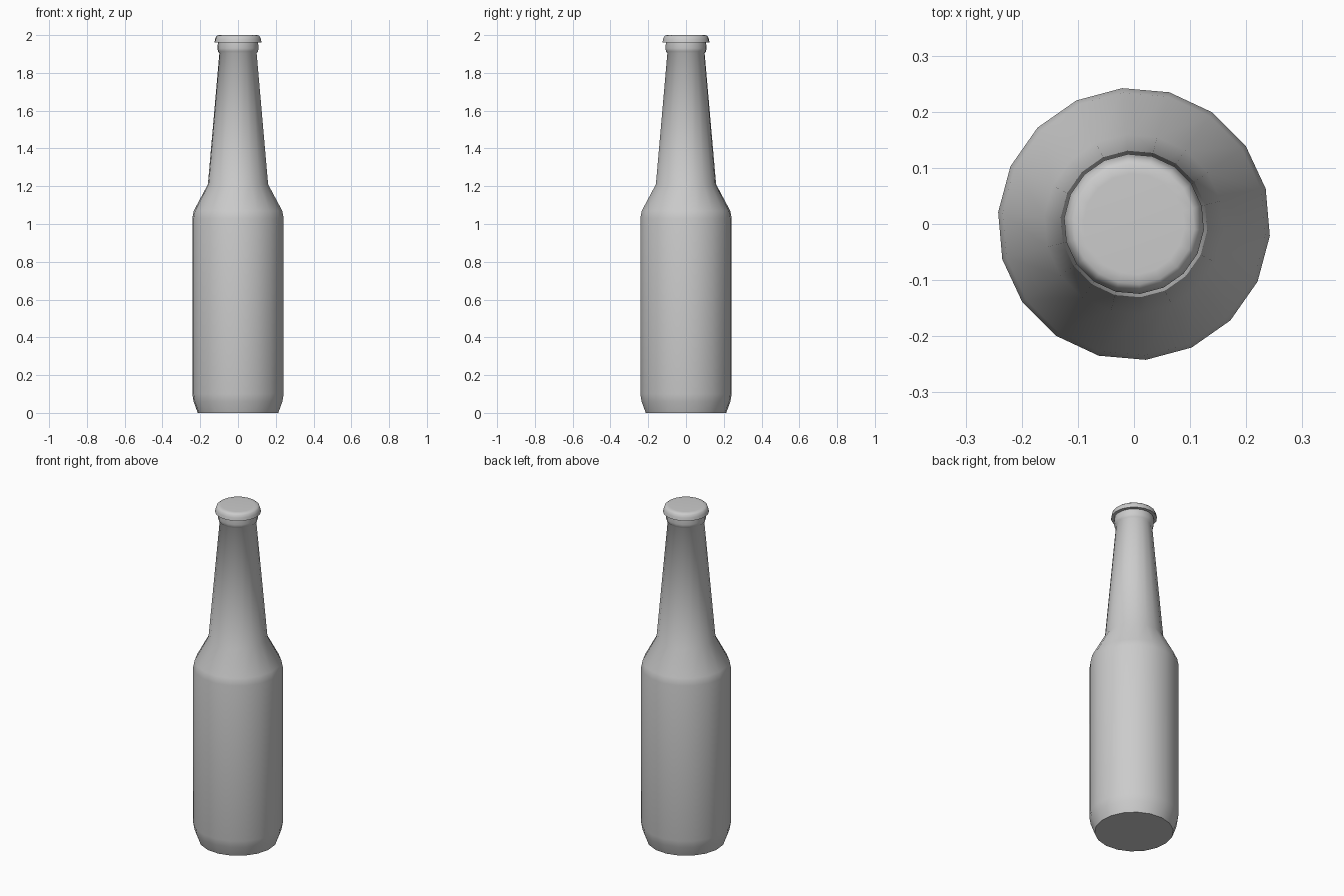
import bpy, bmesh, math

if "Cube" in bpy.data.objects:
    bpy.data.objects.remove(bpy.data.objects["Cube"])

SIDES = 18
PHASE = math.radians(-5)


def lathe(name, profile, smooth_angle):
    """Revolve (radius, height) points around z and cap both ends."""
    bm = bmesh.new()
    rings = []
    for r, z in profile:
        rings.append([bm.verts.new((r * math.cos(PHASE + math.tau * i / SIDES),
                                    r * math.sin(PHASE + math.tau * i / SIDES), z))
                      for i in range(SIDES)])
    for a, b in zip(rings, rings[1:]):
        for i in range(SIDES):
            j = (i + 1) % SIDES
            bm.faces.new((a[i], a[j], b[j], b[i]))
    bm.faces.new(rings[0][::-1])
    bm.faces.new(rings[-1])
    mesh = bpy.data.meshes.new(name)
    bm.to_mesh(mesh)
    bm.free()
    obj = bpy.data.objects.new(name, mesh)
    bpy.context.collection.objects.link(obj)
    bpy.ops.object.select_all(action='DESELECT')
    obj.select_set(True)
    bpy.context.view_layer.objects.active = obj
    bpy.ops.object.shade_smooth_by_angle(angle=math.radians(smooth_angle))
    return obj


# Glass body: base, straight wall, shoulder, tapered neck and finish ring
lathe("bottle", [(0.214, 0.0), (0.236, 0.06), (0.243, 0.10), (0.243, 1.03),
                 (0.235, 1.07), (0.160, 1.21), (0.099, 1.905),
                 (0.106, 1.913), (0.109, 1.93), (0.107, 1.96)], 60)

# Crown cap: flared skirt and slightly rounded top
lathe("cap", [(0.104, 1.963), (0.125, 1.961), (0.122, 1.978),
              (0.117, 1.992), (0.108, 1.999), (0.09, 2.0)], 75)
